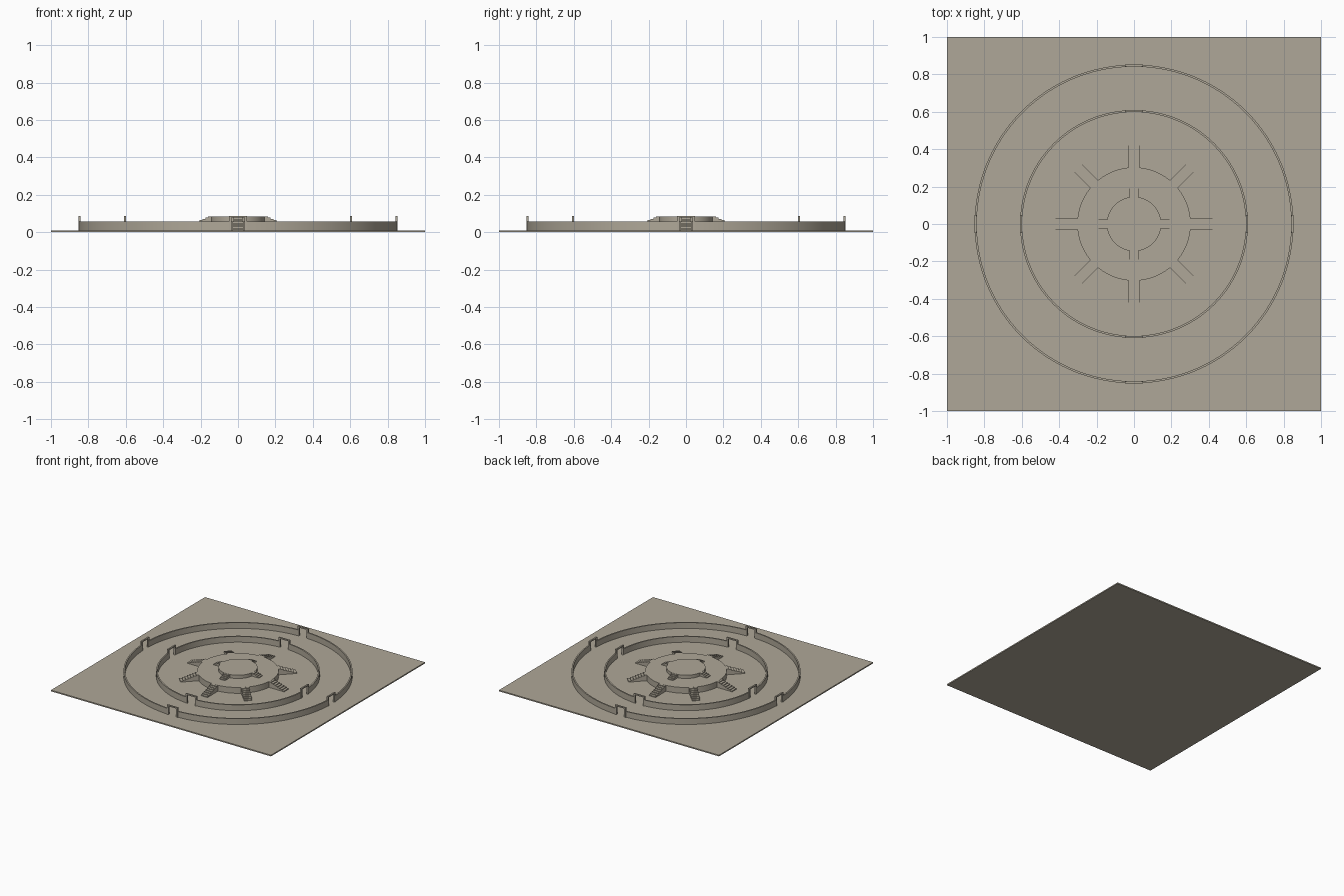
import bpy, bmesh, math
from mathutils import Matrix

if "Cube" in bpy.data.objects:
    bpy.data.objects.remove(bpy.data.objects["Cube"])

stone = bpy.data.materials.new("warm_grey_stone")
stone.diffuse_color = (0.43, 0.39, 0.315, 1)
stone.use_nodes = True
stone.node_tree.nodes["Principled BSDF"].inputs["Base Color"].default_value = stone.diffuse_color

BASE, LOW, HIGH, GATE = 0.01, 0.058, 0.085, 0.088


def finish(bm, name, smooth=False):
    bmesh.ops.recalc_face_normals(bm, faces=bm.faces)
    me = bpy.data.meshes.new(name)
    bm.to_mesh(me)
    bm.free()
    me.materials.append(stone)
    ob = bpy.data.objects.new(name, me)
    bpy.context.collection.objects.link(ob)
    if smooth:
        bpy.ops.object.select_all(action='DESELECT')
        ob.select_set(True)
        bpy.context.view_layer.objects.active = ob
        bpy.ops.object.shade_smooth_by_angle(angle=math.radians(30))
    return ob


def extrude_outline(bm, pts, offset):
    """Closed outline extruded along an offset vector."""
    face = bm.faces.new([bm.verts.new(p) for p in pts])
    new = bmesh.ops.extrude_face_region(bm, geom=[face], use_keep_orig=True)["geom"]
    verts = [g for g in new if isinstance(g, bmesh.types.BMVert)]
    bmesh.ops.translate(bm, verts=verts, vec=offset)


def disc(name, radius, z0, z1):
    bm = bmesh.new()
    bmesh.ops.create_cone(bm, cap_ends=True, segments=96, radius1=radius, radius2=radius,
                          depth=z1 - z0, matrix=Matrix.Translation((0, 0, (z0 + z1) / 2)))
    finish(bm, name, True)


def ring_wall(name, radius, thick=0.011, half_gap=0.04, steps=28):
    """Four arcs of wall leaving a gap for each gate."""
    bm = bmesh.new()
    g = math.asin(half_gap / radius)
    for q in range(4):
        angles = [q * math.pi / 2 + g + (math.pi / 2 - 2 * g) * i / steps for i in range(steps + 1)]
        prev = None
        for a in angles:
            sec = [bm.verts.new((r * math.cos(a), r * math.sin(a), z))
                   for r, z in ((radius, BASE), (radius, LOW), (radius - thick, LOW), (radius - thick, BASE))]
            if prev:
                for i in range(4):
                    j = (i + 1) % 4
                    bm.faces.new((prev[i], prev[j], sec[j], sec[i]))
            else:
                bm.faces.new(sec)
            prev = sec
        bm.faces.new(prev[::-1])
    finish(bm, name, True)


def gate(name, radius, angle):
    """Square arch with an open doorway."""
    bm = bmesh.new()
    x = radius - 0.011
    o, i, lintel = 0.049, 0.035, GATE - 0.01
    pts = [(-o, BASE), (-o, GATE), (o, GATE), (o, BASE), (i, BASE), (i, lintel), (-i, lintel), (-i, BASE)]
    extrude_outline(bm, [(x, y, z) for y, z in pts], (0.012, 0, 0))
    bm.transform(Matrix.Rotation(angle, 4, 'Z'))
    finish(bm, name)


def stairs(name, r0, r1, z0, z1, half, count, angle):
    """Solid flight descending outwards, tucked into its platform."""
    bm = bmesh.new()
    pts = [(r0 - 0.012, z0), (r0 - 0.012, z1)]
    for k in range(count):
        r = r0 + (r1 - r0) * (k + 1) / count
        pts += [(r, z1 - (z1 - z0) * k / count), (r, z1 - (z1 - z0) * (k + 1) / count)]
    extrude_outline(bm, [(r, -half, z) for r, z in pts], (0, 2 * half, 0))
    bm.transform(Matrix.Rotation(angle, 4, 'Z'))
    finish(bm, name)


# Ground slab
bm = bmesh.new()
bmesh.ops.create_cube(bm, size=1, matrix=Matrix.Translation((0, 0, BASE / 2)) @ Matrix.Diagonal((2, 2, BASE, 1)))
finish(bm, "base_slab")

# Two ring walls with a gate on each side
for label, radius in (("outer", 0.852), ("inner", 0.609)):
    ring_wall(label + "_ring_wall", radius)
    for q in range(4):
        gate(f"{label}_gate_{q + 1}", radius, q * math.pi / 2)

# Stepped central platform
disc("lower_platform", 0.303, BASE, LOW)
disc("upper_platform", 0.145, LOW, HIGH)

# Eight lower flights and four upper flights
for k in range(8):
    stairs(f"lower_stairs_{k + 1}", 0.30, 0.44, BASE, LOW - 0.001, 0.03, 7, k * math.pi / 4)
for k in range(4):
    stairs(f"upper_stairs_{k + 1}", 0.144, 0.206, LOW, HIGH - 0.001, 0.025, 4, k * math.pi / 2)
